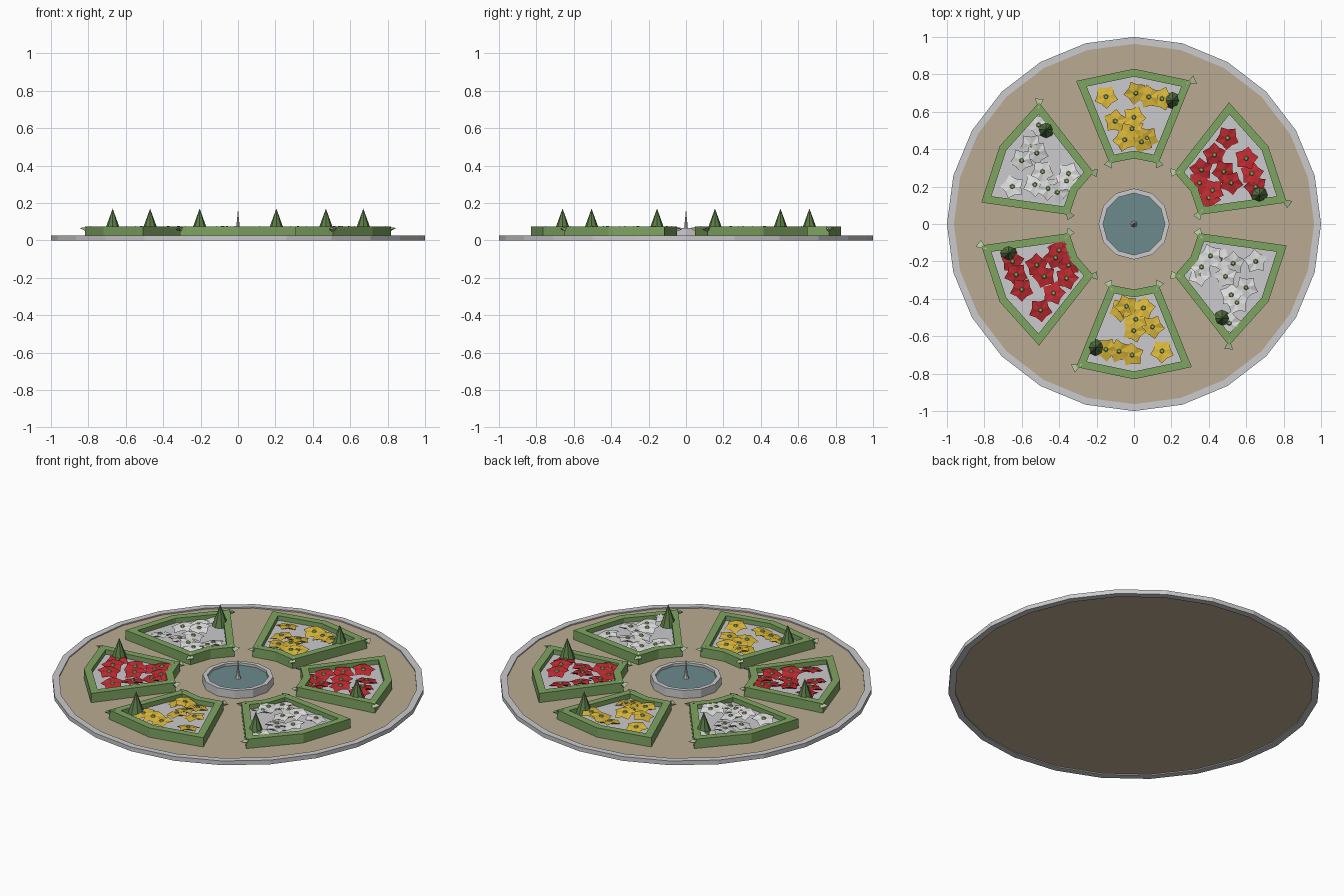
import bpy, bmesh, math, random
from mathutils import Vector, Matrix
from mathutils.geometry import intersect_line_line_2d, intersect_line_line

if "Cube" in bpy.data.objects:
    bpy.data.objects.remove(bpy.data.objects["Cube"])

random.seed(4)


def material(name, r, g, b):
    m = bpy.data.materials.new(name)
    lin = [((c / 255 + 0.055) / 1.055) ** 2.4 for c in (r, g, b)]
    m.diffuse_color = (*lin, 1)
    m.use_nodes = True
    m.node_tree.nodes["Principled BSDF"].inputs["Base Color"].default_value = m.diffuse_color
    return m


STONE = material("stone grey", 203, 203, 205)
SAND = material("sand path", 186, 171, 146)
WATER = material("water teal", 108, 138, 140)
HEDGE = material("hedge green", 126, 164, 97)
LEAF = material("pale leaf", 182, 200, 160)
TOPIARY = material("topiary green", 92, 124, 72)
YELLOW = material("yellow petals", 218, 182, 58)
RED = material("red petals", 190, 42, 48)
WHITE = material("white petals", 222, 222, 222)
HEART = material("flower heart green", 140, 178, 105)


def finish(name, bm, *mats):
    bmesh.ops.recalc_face_normals(bm, faces=bm.faces)
    me = bpy.data.meshes.new(name)
    bm.to_mesh(me)
    bm.free()
    for m in mats:
        me.materials.append(m)
    ob = bpy.data.objects.new(name, me)
    bpy.context.collection.objects.link(ob)
    return ob


def circle(r, n):
    return [Vector((r * math.cos(2 * math.pi * i / n), r * math.sin(2 * math.pi * i / n))) for i in range(n)]


def prism(name, pts, z0, z1, mat):
    bm = bmesh.new()
    lo, hi = ([bm.verts.new((p.x, p.y, z)) for p in pts] for z in (z0, z1))
    n = len(pts)
    bm.faces.new(lo[::-1])
    bm.faces.new(hi)
    for i in range(n):
        j = (i + 1) % n
        bm.faces.new((lo[i], lo[j], hi[j], hi[i]))
    return finish(name, bm, mat)


def frame(name, outer, inner, z0, z1, mat):
    """Closed wall between two matching outlines."""
    bm = bmesh.new()
    loops = [[bm.verts.new((p.x, p.y, z)) for p in pts]
             for pts, z in ((outer, z0), (outer, z1), (inner, z1), (inner, z0))]
    n = len(outer)
    for k in range(4):
        a, b = loops[k], loops[(k + 1) % 4]
        for i in range(n):
            j = (i + 1) % n
            bm.faces.new((a[i], a[j], b[j], b[i]))
    return finish(name, bm, mat)


def inset(pts, d):
    """Move every edge of a counter-clockwise outline inward by d."""
    n, lines, out = len(pts), [], []
    for i in range(n):
        a, b = pts[i], pts[(i + 1) % n]
        e = (b - a).normalized()
        off = Vector((-e.y, e.x)) * d
        lines.append(((a + off).to_3d(), (b + off).to_3d()))
    for i in range(n):
        out.append(intersect_line_line(*lines[i - 1], *lines[i])[0].to_2d())
    return out


def cone(name, x, y, z0, z1, r, n, mat):
    bm = bmesh.new()
    bmesh.ops.create_cone(bm, cap_ends=True, segments=n, radius1=r, radius2=0, depth=z1 - z0,
                          matrix=Matrix.Translation((x, y, (z0 + z1) / 2)))
    return finish(name, bm, mat)


def flowers(name, spots, mat):
    """Ragged five-petalled blooms with a small green heart."""
    bm = bmesh.new()
    for x, y in spots:
        turn, z = random.uniform(0, 6.3), 0.062 + random.uniform(-0.004, 0.003)
        tilt = random.uniform(0, 6.3)
        rim = []
        for k in range(10):
            a = turn + k * math.pi / 5
            r = 0.066 if k % 2 else 0.046
            dz = 0.010 * math.cos(a - tilt) + (-0.004 if k % 2 else 0.003)
            rim.append(bm.verts.new((x + r * math.cos(a), y + r * math.sin(a), z + dz)))
        top, low = bm.verts.new((x, y, z + 0.004)), bm.verts.new((x, y, 0.045))
        for k in range(10):
            a, b = rim[k], rim[(k + 1) % 10]
            bm.faces.new((a, b, top))
            bm.faces.new((b, a, low))
        before = set(bm.faces)
        bmesh.ops.create_cone(bm, cap_ends=True, segments=6, radius1=0.014, radius2=0.009, depth=0.008,
                              matrix=Matrix.Translation((x, y, z + 0.006)))
        for f in set(bm.faces) - before:
            f.material_index = 1
    return finish(name, bm, mat, HEART)


# Round plaza: kerb and sand
frame("plaza_kerb", circle(1, 24), circle(0.963, 24), 0, 0.025, STONE)
prism("sand_ground", circle(0.97, 24), 0.006, 0.018, SAND)

# Central fountain
frame("fountain_wall", circle(0.19, 12), circle(0.165, 12), 0.012, 0.066, STONE)
prism("fountain_water", circle(0.17, 12), 0.012, 0.052, WATER)
cone("fountain_base", 0, 0, 0.05, 0.09, 0.018, 8, STONE)
cone("fountain_jet", 0, 0, 0.05, 0.17, 0.011, 8, STONE)

# Three planted beds, each repeated on the opposite side
beds = [
    ("red", 30, RED, (0.67, 0.155),
     [(.50, .46), (.43, .37), (.60, .35), (.48, .28), (.36, .29), (.63, .27), (.65, .20),
      (.42, .18), (.35, .22), (.52, .22), (.40, .14)]),
    ("yellow", 90, YELLOW, (0.205, 0.66),
     [(-.15, .68), (.01, .70), (.08, .68), (.15, .67), (-.10, .55), (0, .57), (-.05, .45),
      (.04, .44), (.07, .46), (-.01, .51)]),
    ("white", 150, WHITE, (-0.47, 0.505),
     [(-.51, .53), (-.55, .42), (-.60, .34), (-.49, .28), (-.65, .20), (-.53, .21), (-.41, .17),
      (-.35, .27), (-.36, .23), (-.46, .19), (-.52, .38)]),
]
for colour, mid, petals, tree, spots in beds:
    for side, s in (("back", 1), ("front", -1)):
        tag = f"{colour}_{side}"
        base = math.radians(mid) + (0 if s > 0 else math.pi)
        half = math.radians(22)
        polar = [(0.35, -half), (0.825, -half), (0.83, 0), (0.825, half), (0.35, half), (0.35, 0)]
        outline = [Vector((r * math.cos(base + a), r * math.sin(base + a))) for r, a in polar]
        frame(f"hedge_{tag}", outline, inset(outline, 0.041), 0.012, 0.073, HEDGE)
        prism(f"bed_floor_{tag}", inset(outline, 0.02), 0.012, 0.046, STONE)
        flowers(f"flowers_{tag}", [(x * s, y * s) for x, y in spots], petals)
        cone(f"topiary_{tag}", tree[0] * s, tree[1] * s, 0.046, 0.17, 0.045, 8, TOPIARY)
        # Stray leaf tips poking out at the hedge corners
        centre = Vector((math.cos(base), math.sin(base))) * 0.6
        for i in (0, 1, 4):
            d = (outline[i] - centre).normalized()
            t = Vector((-d.y, d.x))
            p = outline[i]
            bm = bmesh.new()
            v = [bm.verts.new((q.x, q.y, z)) for q, z in (
                (p + d * 0.02 + t * 0.022, 0.066), (p + d * 0.018 - t * 0.024, 0.058),
                (p - d * 0.035, 0.076), (p - d * 0.01, 0.045))]
            for f in ((0, 1, 2), (0, 1, 3), (1, 2, 3), (0, 2, 3)):
                bm.faces.new([v[k] for k in f])
            finish(f"leaf_{tag}_{i}", bm, LEAF)
